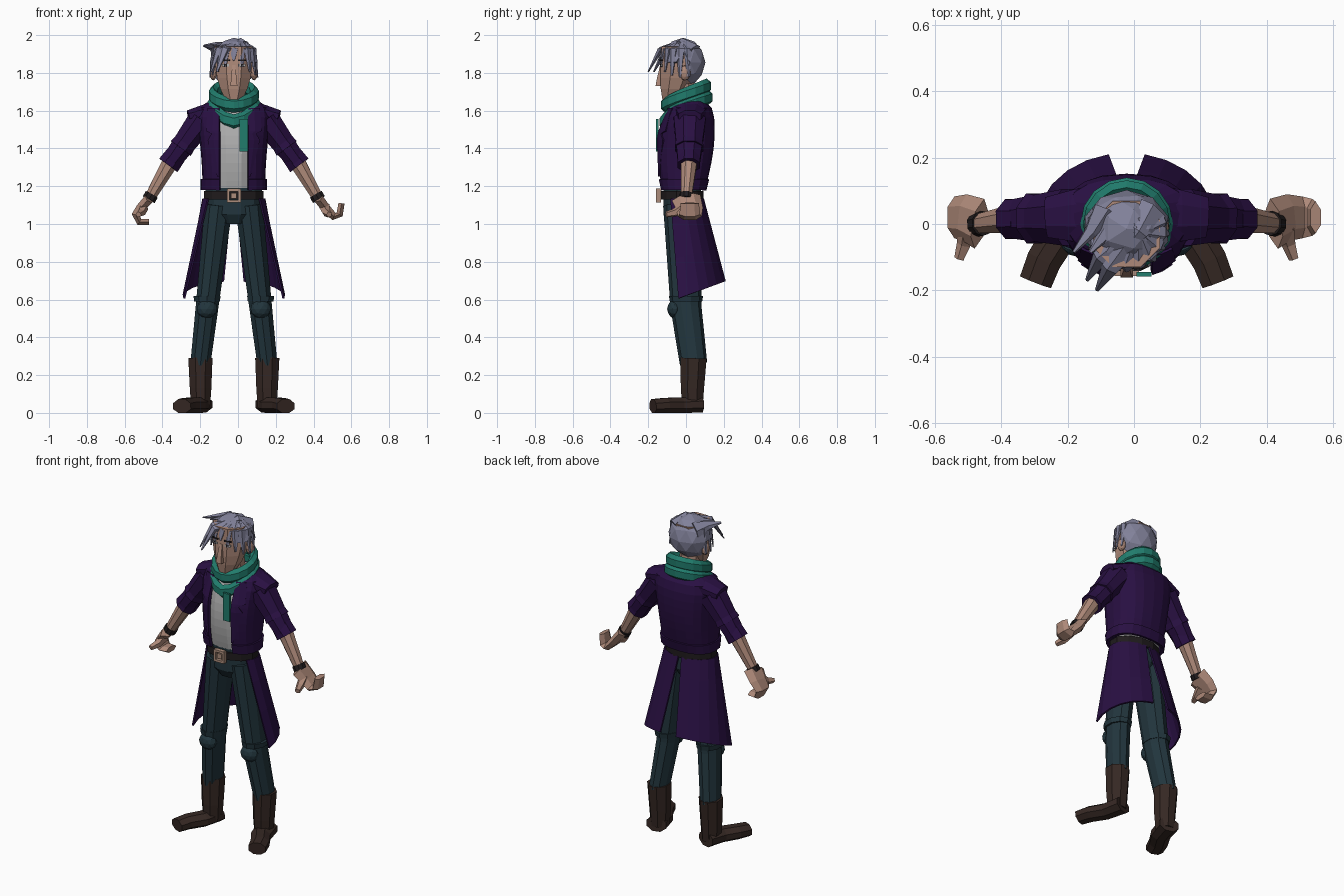
import bpy, bmesh, math
from math import sin, cos, pi, sqrt, tau
from mathutils import Vector, Matrix

cube = bpy.data.objects.get("Cube")
if cube:
    bpy.data.objects.remove(cube)

BODY_MIDDLE = -0.022
UP = Vector((0, 0, 1))
BACK = Vector((0, 1, 0))


def material(name, *rgb):
    mat = bpy.data.materials.new(name)
    mat.use_nodes = True
    mat.diffuse_color = (*rgb, 1)
    mat.node_tree.nodes["Principled BSDF"].inputs["Base Color"].default_value = (*rgb, 1)
    return mat


SKIN = material("skin", .42, .25, .19)
HAIR = material("grey_hair", .22, .22, .32)
COAT = material("purple_cloth", .022, .005, .055)
SCARF = material("teal_wool", .015, .2, .15)
SHIRT = material("pale_shirt", .43, .43, .43)
TROUSERS = material("dark_teal_trousers", .016, .036, .047)
BOOT = material("brown_leather", .036, .021, .017)
DARK = material("dark_leather", .014, .011, .012)
BUCKLE = material("tan_metal", .42, .27, .2)


def finish(name, bm, mat, thickness=0):
    for vert in bm.verts:
        vert.co.z = max(vert.co.z, 0)
    bmesh.ops.recalc_face_normals(bm, faces=bm.faces)
    mesh = bpy.data.meshes.new(name)
    bm.to_mesh(mesh)
    bm.free()
    mesh.materials.append(mat)
    part = bpy.data.objects.new(name, mesh)
    part.location.x = BODY_MIDDLE
    bpy.context.collection.objects.link(part)
    if thickness:
        solid = part.modifiers.new("thickness", 'SOLIDIFY')
        solid.thickness = thickness
        solid.offset = 0


def skin_rows(name, rows, mat, closed=False, caps=False, thickness=0):
    """Join rows of points with quads."""
    bm = bmesh.new()
    verts = [[bm.verts.new(point) for point in row] for row in rows]
    count = len(rows[0])
    for lower, upper in zip(verts, verts[1:]):
        for i in range(count if closed else count - 1):
            j = (i + 1) % count
            bm.faces.new((lower[i], lower[j], upper[j], upper[i]))
    if caps:
        bm.faces.new(verts[0])
        bm.faces.new(verts[-1])
    finish(name, bm, mat, thickness)


def ring(centre, across, along, sides):
    """Polygon whose flats touch the given half sizes."""
    angles = [(i + .5) * tau / sides for i in range(sides)]
    return [centre + (across * cos(a) + along * sin(a)) / cos(pi / sides) for a in angles]


def limb(name, path, start, end, mat, flat=1, sides=8, depth_axis=BACK, side=1):
    """Faceted tube along a path, tapering from start to end radius."""
    points = [Vector((side * x, y, z)) for x, y, z in path]
    last = len(points) - 1
    rows = []
    for i, point in enumerate(points):
        heading = (points[min(i + 1, last)] - points[max(i - 1, 0)]).normalized()
        depth = (depth_axis - heading * depth_axis.dot(heading)).normalized()
        radius = start + (end - start) * i / last
        rows.append(ring(point, depth.cross(heading) * radius, depth * radius * flat, sides))
    skin_rows(name, rows, mat, closed=True, caps=True)


def stack(name, levels, mat, sides=12):
    """Upright body from levels of height, half width, half depth and centre."""
    rows = [ring(Vector((0, y, z)), Vector((wide, 0, 0)), BACK * deep, sides) for z, wide, deep, y in levels]
    skin_rows(name, rows, mat, closed=True, caps=True)


def placed(at, size, turn=0):
    return Matrix.Translation(at) @ Matrix.Rotation(turn, 4, 'Z') @ Matrix.Diagonal((*size, 1))


def box(name, at, size, mat, turn=0):
    bm = bmesh.new()
    bmesh.ops.create_cube(bm, size=1, matrix=placed(at, size, turn))
    finish(name, bm, mat)


def ball(name, at, size, mat):
    bm = bmesh.new()
    bmesh.ops.create_icosphere(bm, subdivisions=2, radius=1, matrix=placed(at, size))
    finish(name, bm, mat)


def torso(t):
    """Chest section from waist (t = 0) to neck (t = 1)."""
    closing = sqrt(1 - t ** 16)
    return (1.18 + .48 * t, (.16 + .05 * t * t) * closing,
            (.11 + .036 * sin(pi * t)) * closing, .045 * t * t - .015)


def squared(value):
    return math.copysign(abs(value) ** .8, value)


def jacket_rows(steps, scale=1):
    """Sections that run round the back from one front edge to the other."""
    rows = []
    for t in steps:
        z, wide, deep, y = torso(t)
        opening = math.asin((.074 / wide / scale) ** 1.25)
        sweep = [opening + (tau - 2 * opening) * i / 18 for i in range(19)]
        rows.append([(wide * scale * squared(sin(a)), y - deep * scale * squared(cos(a)), z) for a in sweep])
    return rows


# Jacket, hem band and shirt share the chest section
chest_steps = [min(i / 10, .97) for i in range(11)]
skin_rows("jacket_body", jacket_rows(chest_steps), COAT, thickness=.012)
skin_rows("jacket_hem", jacket_rows((0, .12), 1.05), COAT, thickness=.015)
shirt_levels = [(z, wide * .93, deep * .93, y) for z, wide, deep, y in map(torso, chest_steps)]
stack("shirt", shirt_levels, SHIRT)

# Hips, belt and buckle
stack("hips", [(1, .08, .07, -.02), (1.05, .14, .1, -.02), (1.19, .15, .1, -.02)], TROUSERS)
stack("belt", [(z, .157, .112, -.02) for z in (1.13, 1.175)], DARK)
buckle = Vector((0, -.145, 1.15))
for sign in (-1, 1):
    box("buckle_side", buckle + Vector((.03 * sign, 0, 0)), (.014, .025, .07), BUCKLE)
    box("buckle_bar", buckle + UP * .03 * sign, (.06, .025, .014), BUCKLE)
box("buckle_prong", buckle, (.03, .015, .03), BUCKLE)

# Joints on the left side, mirrored for the right
shoulder = Vector((.17, .02, 1.55))
elbow = Vector((.34, .015, 1.32))
wrist = Vector((.45, 0, 1.13))
hip = Vector((.08, -.02, 1.1))
knee = Vector((.142, 0, .56))
shin = Vector((.177, .04, .26))
FINGERS = {"left": [(.04, -.05), (.08, -.09), (.11, -.08), (.12, -.02)],
           "right": [(.04, -.04), (.07, -.08), (.05, -.12), (0, -.12)]}

for side, sign in (("left", 1), ("right", -1)):
    # Coat skirt half, split at the back and flaring to a slanted hem
    waist, hem = [], []
    for i in range(7):
        a = .06 + .35 * i
        waist.append(Vector((sign * .163 * sin(a), .11 * cos(a) - .02, 1.135)))
        a = .2 + .26 * i
        hem.append(Vector((sign * .267 * sin(a), .21 * cos(a), .62 + .37 * .21 * cos(a))))
    rows = [[top.lerp(low, f) for top, low in zip(waist, hem)] for f in (0, .25, .6, 1)]
    skin_rows(side + "_coat_skirt", rows, COAT, thickness=.01)

    # Lapel with a notch, lying on the chest
    rows = []
    for t, width in ((.15, .01), (.55, .06), (.62, .04), (.65, .07), (.9, .06)):
        z, wide, deep, y = torso(t)
        xs = [.076 + width * f for f in (0, .5, 1)]
        rows.append([(sign * x, y - .01 - deep * (1 - (x / wide) ** 2.5) ** .4, z) for x in xs])
    skin_rows(side + "_lapel", rows, COAT, thickness=.01)

    # Arm
    limb(side + "_shoulder_cap", [(.08, .025, 1.6), (.16, .025, 1.59), (.24, .02, 1.57)],
         .05, .032, COAT, flat=1.9, side=sign)
    limb(side + "_sleeve", [shoulder, shoulder.lerp(elbow, .5), elbow], .074, .05, COAT, flat=1.15, side=sign)
    limb(side + "_sleeve_fold", [shoulder.lerp(elbow, f) for f in (.5, .65)], .06, .066, COAT, flat=1.15, side=sign)
    limb(side + "_cuff", [shoulder.lerp(elbow, f) for f in (.8, 1.04)], .056, .06, COAT, side=sign)
    limb(side + "_forearm", [elbow, wrist], .042, .028, SKIN, side=sign)
    limb(side + "_wristband", [elbow.lerp(wrist, f) for f in (.86, 1)], .036, .036, DARK, sides=10, side=sign)

    # Hand with curled fingers and a thumb pointing forward
    palm = [wrist.lerp(elbow, .05)] + [wrist + Vector((x, .02, z)) for x, z in FINGERS[side]]
    limb(side + "_hand", palm, .026, .016, SKIN, flat=2.6, sides=6, side=sign)
    thumb = [wrist + Vector(step) for step in ((.03, -.01, -.04), (.04, -.06, -.07), (.055, -.105, -.08))]
    limb(side + "_thumb", thumb, .024, .013, SKIN, sides=5, depth_axis=UP, side=sign)

    # Leg with a patched knee
    limb(side + "_leg", [hip, hip.lerp(knee, .5), knee, shin], .074, .053, TROUSERS, flat=1.3, sides=10, side=sign)
    limb(side + "_knee_fold", [knee + UP * z for z in (.03, .06)], .068, .072, TROUSERS, flat=1.2, sides=10, side=sign)
    ball(side + "_knee_patch", (sign * knee.x, -.06, .55), (.056, .04, .05), TROUSERS)

    # Boot with an outward foot
    limb(side + "_boot_shaft", [shin + UP * .03, (.176, .034, .13), (.176, .034, .03)],
         .064, .05, BOOT, flat=1.08, side=sign)
    limb(side + "_boot_foot", [(.17, .08, .045), (.2, -.03, .04), (.25, -.11, .04), (.275, -.175, .035)],
         .058, .05, BOOT, flat=.75, depth_axis=UP, side=sign)

    # Ear, eye and brow
    ball(side + "_ear", (.108 * sign, -.005, 1.8), (.02, .03, .04), SKIN)
    eye = Vector((.043 * sign, -.131, 1.84))
    box(side + "_eye_white", eye, (.036, .008, .012), SHIRT, turn=.2 * sign)
    box(side + "_iris", eye, (.014, .012, .016), DARK, turn=.2 * sign)
    box(side + "_eyebrow", eye + UP * .027, (.044, .009, .008), DARK, turn=.2 * sign)

# Head narrowing to a forward chin, with neck and nose
limb("neck", [(0, .01, 1.58), (0, -.01, 1.74)], .06, .055, SKIN)
levels = []
for i in range(6):
    chin = 1 - i / 5
    radius = .1 * (1 - .55 * chin ** 3)
    levels.append((1.94 - .28 * chin, radius, radius, -.03 - .05 * chin ** 2))
stack("head", levels, SKIN, sides=8)
limb("nose", [(0, -.128, 1.84), (0, -.14, 1.77), (0, -.142, 1.73)], .009, .019, SKIN, sides=4)

# Hair cap, cut away over the face
skull = Vector((0, -.015, 1.855))
bm = bmesh.new()
bmesh.ops.create_icosphere(bm, subdivisions=2, radius=1, matrix=placed(skull, (.127, .112, .125)))
below = []
for face in bm.faces:
    middle = face.calc_center_median()
    if middle.z < (1.75 if middle.y > 0 else 1.875):
        below.append(face)
bmesh.ops.delete(bm, geom=below, context='FACES')
finish("hair_cap", bm, HAIR, thickness=.012)


def lock(root, bend, tip, width):
    limb("hair_lock", [root, bend, tip], width, .005, HAIR, flat=.5, sides=5, depth_axis=bend - skull)


# Locks fan out from the parting, longest at the temples
parting = skull + Vector((.04, 0, .1))
for i in range(-5, 6):
    out = Vector((sin(i * .36), -cos(i * .36), 0))
    lock(parting, skull + out * .11 + UP * .07, skull + out * .128 + UP * (.01 - .09 * abs(out.x)), .035)

# Crown locks swept across the top, and the long forelock
for i in range(4):
    root = skull + Vector((.08 - .05 * i, .06, .07))
    lock(root, root + Vector((-.04, -.07, .045 - .01 * i)), root + Vector((-.09, -.13, .02)), .04)
for drop in (0, .03):
    lock(parting, skull + Vector((-.05 - drop, -.12 + drop, .07)), skull + Vector((-.09 - drop, -.185 + drop, -.05)), .04)

# Scarf: two rolled wraps, the lower dropping to a point in front
for name, radius, height, point in (("upper_scarf_wrap", .11, 1.685, .01), ("lower_scarf_wrap", .118, 1.625, .04)):
    rows = []
    for i in range(17):
        a = i * tau / 16
        out = Vector((sin(a), -cos(a), 0))
        sag = .045 * cos(a) + point * max(0, cos(a)) ** 4
        rows.append(ring(out * radius + UP * (height - sag), out * .022, UP * .035, 6))
    skin_rows(name, rows, SCARF, closed=True)
box("scarf_end", (.052, -.152, 1.47), (.046, .014, .17), SCARF)
